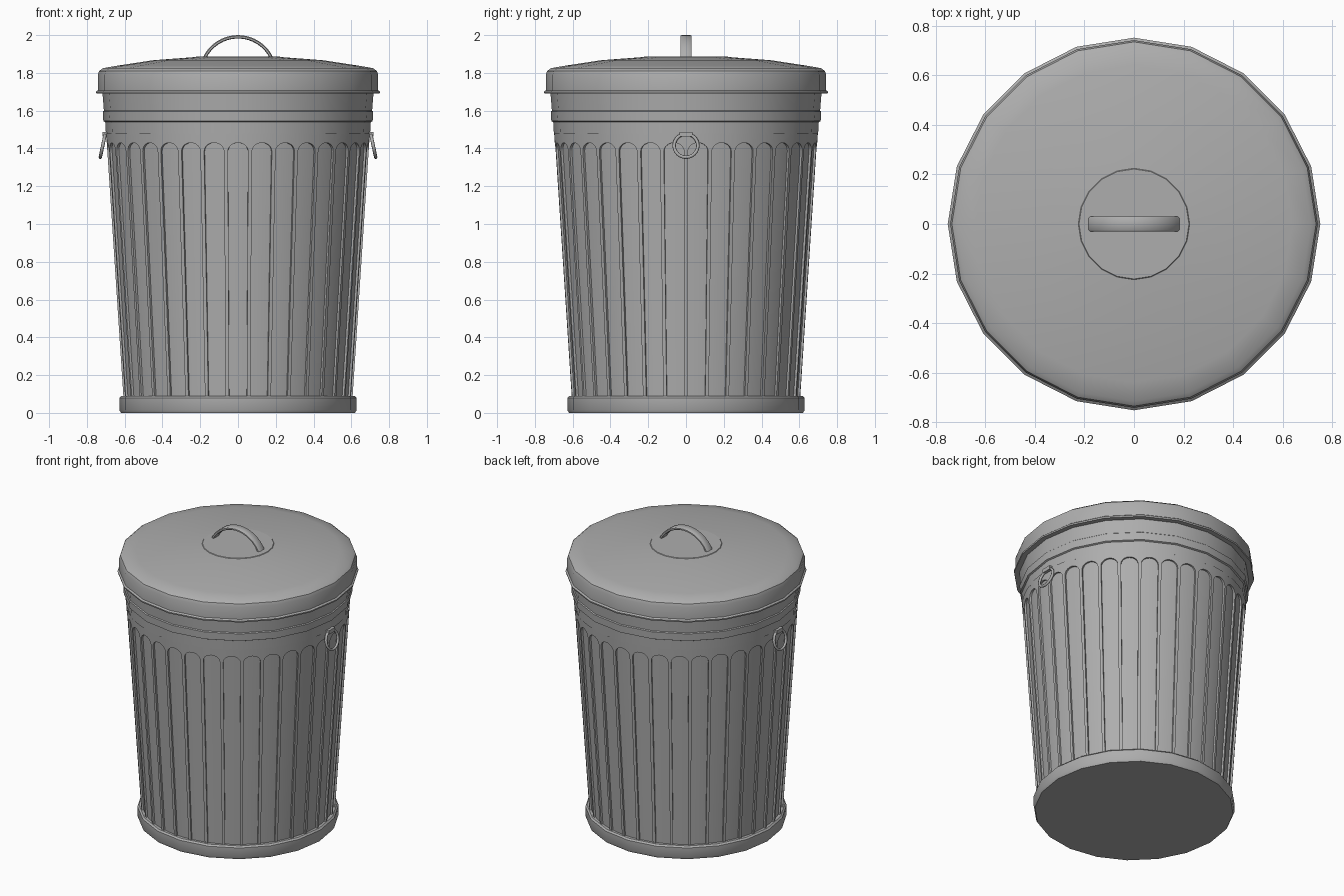
import bpy, bmesh
from math import sin, cos, pi, sqrt, radians
from mathutils import Matrix

if "Cube" in bpy.data.objects:
    bpy.data.objects.remove(bpy.data.objects["Cube"])

GREY = (0.42, 0.42, 0.42, 1)
metal = bpy.data.materials.new("galvanised grey")
metal.use_nodes = True
metal.diffuse_color = GREY
metal.node_tree.nodes["Principled BSDF"].inputs["Base Color"].default_value = GREY


def finish(bm, name, angle=30):
    bmesh.ops.remove_doubles(bm, verts=bm.verts, dist=0.0002)
    bmesh.ops.recalc_face_normals(bm, faces=bm.faces)
    mesh = bpy.data.meshes.new(name)
    bm.to_mesh(mesh)
    bm.free()
    mesh.materials.append(metal)
    ob = bpy.data.objects.new(name, mesh)
    bpy.context.collection.objects.link(ob)
    bpy.ops.object.select_all(action="DESELECT")
    ob.select_set(True)
    bpy.context.view_layer.objects.active = ob
    bpy.ops.object.shade_smooth_by_angle(angle=radians(angle))
    return ob


def lathe(name, profile, sides=20):
    """Spin a radius/height profile round z and cap both ends."""
    bm = bmesh.new()
    rings = [[bm.verts.new((r * cos(2 * pi * i / sides), r * sin(2 * pi * i / sides), z))
              for i in range(sides)] for r, z in profile]
    for low, high in zip(rings, rings[1:]):
        for i in range(sides):
            j = (i + 1) % sides
            bm.faces.new((low[i], low[j], high[j], high[i]))
    bm.faces.new(rings[0])
    bm.faces.new(rings[-1])
    return finish(bm, name)


# Base ring, upper wall with raised band, and lid
lathe("base_ring", [(0.62, 0), (0.628, 0.015), (0.628, 0.08), (0.618, 0.09), (0.59, 0.09)])
lathe("upper_wall", [(0.699, 1.47), (0.703, 1.54), (0.713, 1.545), (0.716, 1.595),
                     (0.71, 1.60), (0.718, 1.70)])
lathe("lid", [(0.71, 1.69), (0.75, 1.69), (0.752, 1.70), (0.742, 1.708), (0.742, 1.79),
              (0.735, 1.81), (0.715, 1.825), (0.64, 1.838), (0.45, 1.867),
              (0.225, 1.884), (0.222, 1.887)])

# Fluted wall: arch-topped channels sunk into a tapered wall
FLUTES, STEPS = 34, 10
BOTTOM, TOP, SPRING, RISE, DEPTH = 0.06, 1.48, 1.385, 0.045, 0.012
PITCH = 2 * pi / FLUTES
HALF = PITCH * 0.42


def wall_point(a, z, depth=0):
    r = 0.607 + (z - 0.09) * 0.0655 - depth
    return (r * sin(a), -r * cos(a), z)


bm = bmesh.new()


def quad(*points):
    bm.faces.new([bm.verts.new(p) for p in points])


for f in range(FLUTES):
    mid = f * PITCH
    cols = []
    for i in range(STEPS + 1):
        u = -cos(pi * i / STEPS)
        cols.append((mid + u * HALF, SPRING + RISE * sqrt(max(0, 1 - u * u))))
    for (a, za), (b, zb) in zip(cols, cols[1:]):
        quad(wall_point(a, za), wall_point(b, zb), wall_point(b, TOP), wall_point(a, TOP))
        quad(wall_point(a, za, DEPTH), wall_point(b, zb, DEPTH), wall_point(b, zb), wall_point(a, za))
        quad(wall_point(a, BOTTOM, DEPTH), wall_point(b, BOTTOM, DEPTH),
             wall_point(b, zb, DEPTH), wall_point(a, za, DEPTH))
    for a in (mid - HALF, mid + HALF):
        quad(wall_point(a, BOTTOM), wall_point(a, BOTTOM, DEPTH),
             wall_point(a, SPRING, DEPTH), wall_point(a, SPRING))
    a, b = mid + HALF, mid + PITCH - HALF
    quad(wall_point(a, BOTTOM), wall_point(b, BOTTOM), wall_point(b, SPRING), wall_point(a, SPRING))
    quad(wall_point(a, SPRING), wall_point(b, SPRING), wall_point(b, TOP), wall_point(a, TOP))
finish(bm, "fluted_wall")

# Lid handle: flat strap bent to an arc
bm = bmesh.new()
R, CENTRE, SWEEP, SEGS = 0.206, 1.794, radians(66), 16
sections = []
for i in range(SEGS + 1):
    t = -SWEEP + 2 * SWEEP * i / SEGS
    sections.append([bm.verts.new((r * sin(t), y, CENTRE + r * cos(t)))
                     for r, y in ((R, -0.024), (R, 0.024), (R - 0.005, 0.03), (R - 0.014, 0.03),
                                  (R - 0.018, 0.024), (R - 0.018, -0.024),
                                  (R - 0.014, -0.03), (R - 0.005, -0.03))])
for s, t in zip(sections, sections[1:]):
    for k in range(8):
        bm.faces.new((s[k], s[k - 1], t[k - 1], t[k]))
bm.faces.new(sections[0])
bm.faces.new(sections[-1])
finish(bm, "lid_handle", 50)

# Side rings hanging from small brackets
for side, label in ((1, "left"), (-1, "right")):
    bm = bmesh.new()
    N, M = 24, 8
    grid = [[bm.verts.new((0.009 * sin(2 * pi * j / M),
                           (0.063 + 0.009 * cos(2 * pi * j / M)) * cos(2 * pi * i / N),
                           (0.063 + 0.009 * cos(2 * pi * j / M)) * sin(2 * pi * i / N)))
             for j in range(M)] for i in range(N)]
    for i in range(N):
        for j in range(M):
            bm.faces.new((grid[i][j], grid[i - 1][j], grid[i - 1][j - 1], grid[i][j - 1]))
    tilt = Matrix.Rotation(-side * radians(12), 4, "Y")
    bm.transform(Matrix.Translation((side * 0.716, 0, 1.415)) @ tilt)
    finish(bm, label + "_ring", 60)

    bm = bmesh.new()
    bmesh.ops.create_cube(bm, size=1)
    bm.transform(Matrix.Translation((side * 0.70, 0, 1.475)) @ Matrix.Diagonal((0.034, 0.068, 0.026, 1)))
    finish(bm, label + "_bracket")
